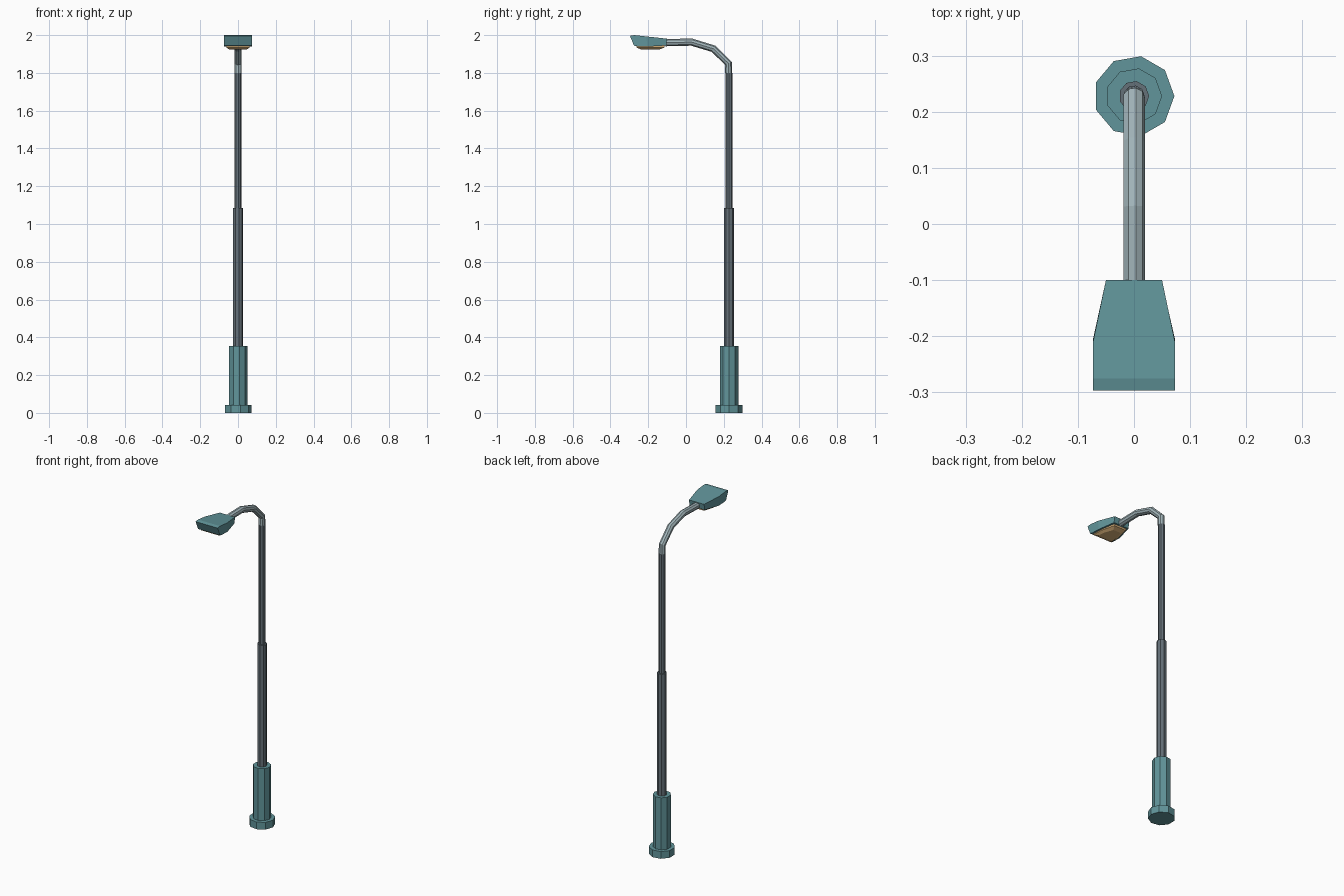
import bpy, bmesh, math
from mathutils import Vector

if "Cube" in bpy.data.objects:
    bpy.data.objects.remove(bpy.data.objects["Cube"])

SIDES = 9
POLE_Y = 0.228


def material(name, rgb):
    m = bpy.data.materials.new(name)
    m.diffuse_color = (*rgb, 1)
    m.use_nodes = True
    m.node_tree.nodes["Principled BSDF"].inputs["Base Color"].default_value = m.diffuse_color
    return m


TEAL = material("teal paint", (0.12, 0.30, 0.325))
DARK = material("weathered dark steel", (0.13, 0.165, 0.19))
PALE = material("pale steel", (0.36, 0.46, 0.49))
GLOW = material("warm lamp glass", (0.72, 0.46, 0.20))


def loft(name, rings, mat):
    """Closed solid through a list of matching rings of points."""
    bm = bmesh.new()
    rows = [[bm.verts.new(p) for p in ring] for ring in rings]
    n = len(rows[0])
    for a, b in zip(rows, rows[1:]):
        for i in range(n):
            j = (i + 1) % n
            bm.faces.new((a[i], a[j], b[j], b[i]))
    bm.faces.new(rows[0][::-1])
    bm.faces.new(rows[-1])
    bmesh.ops.recalc_face_normals(bm, faces=bm.faces)
    me = bpy.data.meshes.new(name)
    bm.to_mesh(me)
    bm.free()
    me.materials.append(mat)
    ob = bpy.data.objects.new(name, me)
    bpy.context.collection.objects.link(ob)
    return ob


def ring(y, z, r, tilt=0.0):
    """Nine-sided ring; tilt turns it from flat towards the front (-y)."""
    v = Vector((0, math.cos(tilt), math.sin(tilt)))
    pts = []
    for i in range(SIDES):
        a = math.tau * i / SIDES
        pts.append(Vector((r * math.cos(a), y, z)) + v * (r * math.sin(a)))
    return pts


def post(name, r, z0, z1, mat):
    return loft(name, [ring(POLE_Y, z0, r), ring(POLE_Y, z1, r)], mat)


# Base and the two pole stages
post("base_foot", 0.072, 0.0, 0.043, TEAL)
post("base_sleeve", 0.05, 0.043, 0.355, TEAL)
post("lower_pole", 0.027, 0.355, 1.085, DARK)
post("upper_pole", 0.019, 1.085, 1.80, DARK)

# Curved arm, swept along a path in the y-z plane
path = [(POLE_Y - 0.003, 1.80), (POLE_Y - 0.003, 1.85), (0.145, 1.928),
        (0.03, 1.963), (-0.11, 1.960)]
arm = []
for i, (y, z) in enumerate(path):
    y0, z0 = path[max(i - 1, 0)]
    y1, z1 = path[min(i + 1, len(path) - 1)]
    d0 = Vector((y - y0, z - z0)) if i else Vector((0, 1))
    d1 = Vector((y1 - y, z1 - z)) if i < len(path) - 1 else d0
    d = d0.normalized() + d1.normalized()
    arm.append(ring(y, z, 0.0195, math.atan2(-d.x, d.y)))
loft("curved_arm", arm, PALE)


# Lamp head: cross-sections from back to front (y top, y bottom, half width, z bottom, z top)
def section(yt, yb, w, zb, zt):
    return [(-w, yb, zb), (w, yb, zb), (w, yt, zt), (-w, yt, zt)]


loft("lamp_head", [section(-0.10, -0.105, 0.050, 1.945, 1.981),
                   section(-0.21, -0.205, 0.073, 1.939, 1.993),
                   section(-0.275, -0.26, 0.073, 1.941, 2.0),
                   section(-0.297, -0.275, 0.073, 1.944, 1.996)], TEAL)


# Glass panel under the head, tapering downwards
def outline(z, inset):
    back, mid, front = -0.115 - inset, -0.20, -0.262 + inset
    wb, wf = 0.040 - inset * 0.6, 0.061 - inset * 0.6
    return [(-wb, back, z), (-wf, mid, z), (-wf, front, z),
            (wf, front, z), (wf, mid, z), (wb, back, z)]


loft("lamp_glass", [outline(1.946, 0), outline(1.934, 0), outline(1.924, 0.025)], GLOW)
